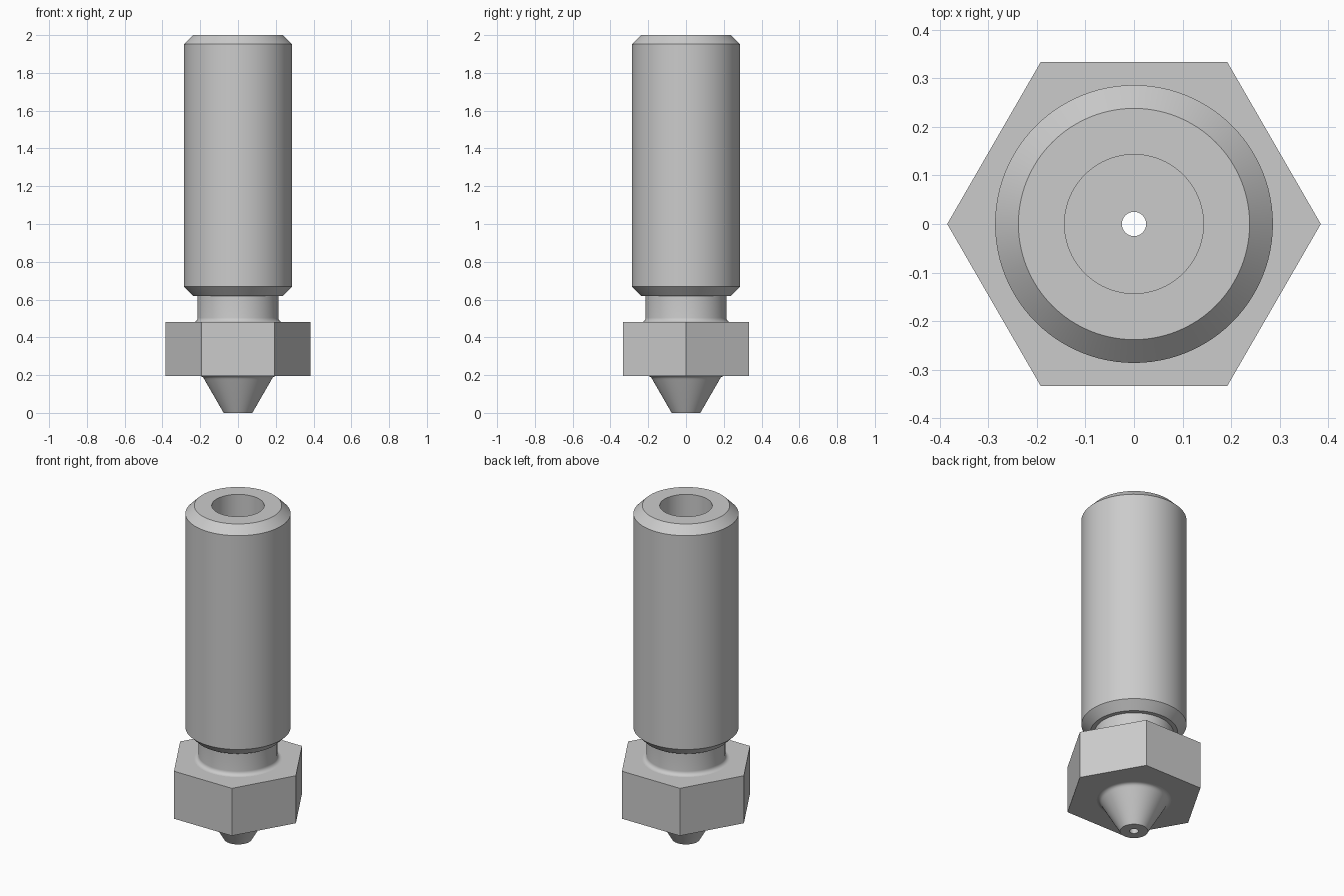
import bpy, bmesh, math

cube = bpy.data.objects.get("Cube")
if cube:
    bpy.data.objects.remove(cube)

SEGMENTS = 96           # divisible by six so the hexagon corners are exact
HEX_APOTHEM = 0.333


def fillet(r, z, size, steps=6):
    """Concave quarter round from a flat (z) up into a wall (r)."""
    points = []
    for i in range(steps + 1):
        a = math.pi / 2 * i / steps
        points.append((r + size * (1 - math.sin(a)), z + size * (1 - math.cos(a))))
    return points


def hex_radius(angle):
    return HEX_APOTHEM / math.cos(angle % (math.pi / 3) - math.pi / 6)


# Closed cross-section (radius, height); "hex" marks the hexagon rim
profile = [
    # outlet hole and conical tip
    (0.025, 0), (0.076, 0),
    (0.177, 0.175), (0.181, 0.183), (0.187, 0.19), (0.195, 0.194), (0.203, 0.195),
    # wrench hexagon
    ("hex", 0.195), ("hex", 0.48),
    # neck
    *fillet(0.214, 0.48, 0.024), (0.214, 0.62),
    # chamfered cylinder
    (0.238, 0.62), (0.286, 0.668), (0.286, 1.952), (0.238, 2.0),
    # bore and its floor
    (0.143, 2.0), (0.143, 0.2), (0.025, 0.2),
]

# Revolve the section all the way around
bm = bmesh.new()
rings = []
for radius, z in profile:
    ring = []
    for i in range(SEGMENTS):
        a = math.tau * i / SEGMENTS
        r = hex_radius(a) if radius == "hex" else radius
        ring.append(bm.verts.new((r * math.cos(a), r * math.sin(a), z)))
    rings.append(ring)

for k, lower in enumerate(rings):
    upper = rings[(k + 1) % len(rings)]
    for i in range(SEGMENTS):
        j = (i + 1) % SEGMENTS
        bm.faces.new((lower[i], lower[j], upper[j], upper[i]))
bmesh.ops.recalc_face_normals(bm, faces=bm.faces)

mesh = bpy.data.meshes.new("nozzle_body")
bm.to_mesh(mesh)
bm.free()
nozzle = bpy.data.objects.new("nozzle_body", mesh)
bpy.context.collection.objects.link(nozzle)

# Plain grey metal
grey = bpy.data.materials.new("grey_metal")
grey.use_nodes = True
colour = (0.6, 0.6, 0.6, 1)
grey.diffuse_color = colour
grey.node_tree.nodes["Principled BSDF"].inputs["Base Color"].default_value = colour
mesh.materials.append(grey)

# Smooth round walls, flat horizontal faces and hexagon sides
bpy.context.view_layer.objects.active = nozzle
nozzle.select_set(True)
bpy.ops.object.shade_smooth_by_angle(angle=math.radians(30))
for face in mesh.polygons:
    on_hex = math.hypot(*face.center.xy) > HEX_APOTHEM - 0.01
    if abs(face.normal.z) > 0.999 or on_hex:
        face.use_smooth = False
